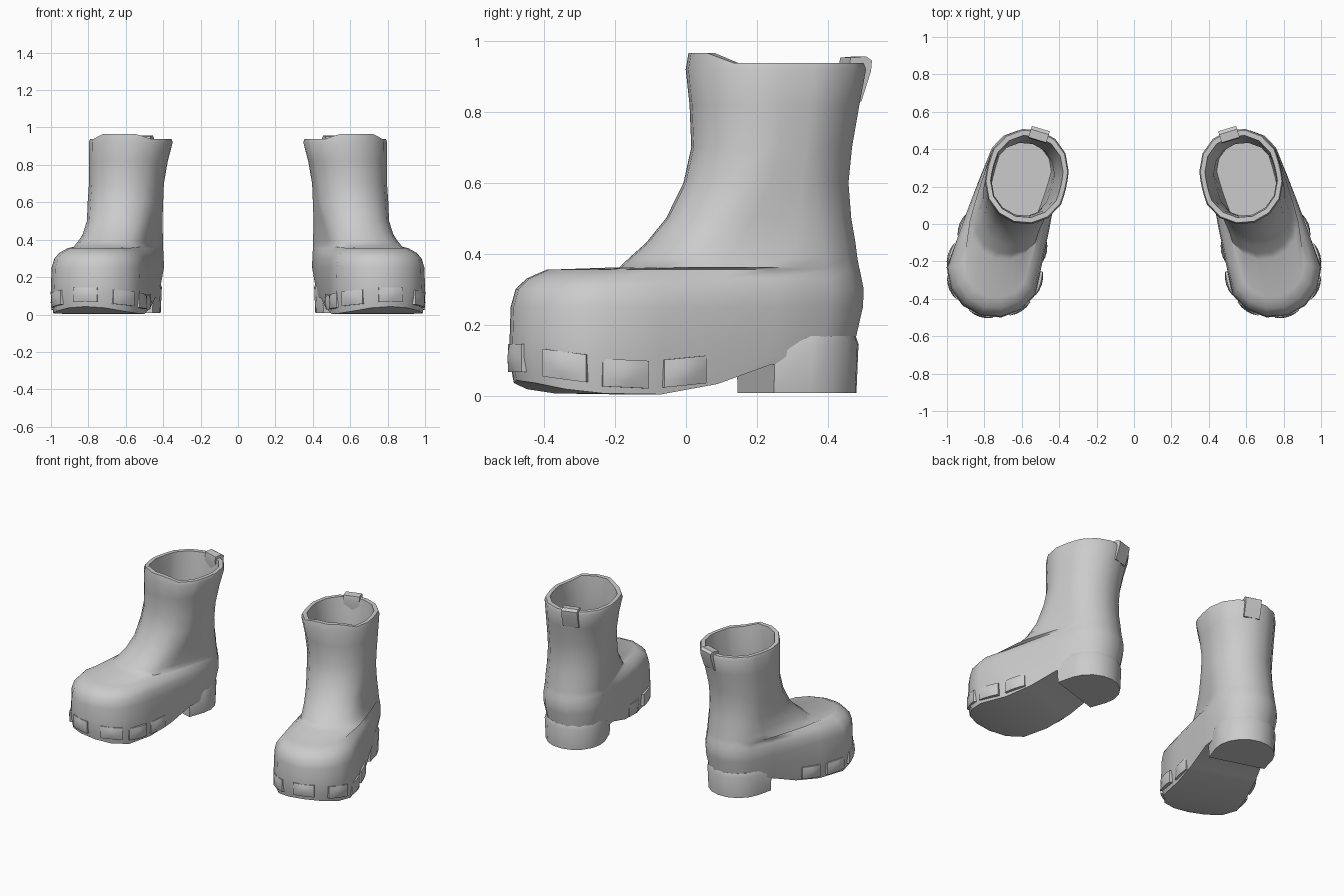
import bpy, bmesh, math
from mathutils import Vector

if "Cube" in bpy.data.objects:
    bpy.data.objects.remove(bpy.data.objects["Cube"], do_unlink=True)

# One plain grey for everything
grey = bpy.data.materials.new("plain grey")
grey.use_nodes = True
COLOUR = (0.6, 0.6, 0.6, 1)
grey.diffuse_color = COLOUR
grey.node_tree.nodes["Principled BSDF"].inputs["Base Color"].default_value = COLOUR

SPLAY = math.radians(17)                       # the toes point outwards
FRONT = Vector((math.sin(SPLAY), -math.cos(SPLAY)))
OUTER = Vector((math.cos(SPLAY), math.sin(SPLAY)))
HALF = [0, 25, 50, 76, 83, 90, 97, 104, 130, 155, 180]
ANGLES = HALF + [-a for a in HALF[-2:0:-1]]


def finish(name, bm, side, smooth=40):
    """Mirror for the chosen side, fix normals, shade and colour."""
    for v in bm.verts:
        v.co.x *= side
    bmesh.ops.recalc_face_normals(bm, faces=bm.faces[:])
    mesh = bpy.data.meshes.new(name)
    bm.to_mesh(mesh)
    bm.free()
    mesh.materials.append(grey)
    ob = bpy.data.objects.new(name, mesh)
    bpy.context.collection.objects.link(ob)
    bpy.ops.object.select_all(action='DESELECT')
    ob.select_set(True)
    bpy.context.view_layer.objects.active = ob
    bpy.ops.object.shade_smooth_by_angle(angle=math.radians(smooth))
    return ob


def bridge(bm, rings):
    for a, b in zip(rings, rings[1:]):
        for i in range(len(a)):
            j = (i + 1) % len(a)
            bm.faces.new((a[i], a[j], b[j], b[i]))


def strip_cap(bm, ring):
    """Close a left-right paired ring with strips running across it."""
    n = len(ring)
    for i in range(n // 2):
        quad = [ring[i], ring[i + 1], ring[n - i - 1], ring[-i]]
        bm.faces.new(list(dict.fromkeys(quad)))


def sole_height(p):
    """Underside: toe spring, flat tread, then rising arch."""
    s = -(p - Vector((0.66, 0))).dot(FRONT)
    pts = [(-0.54, .055), (-0.43, .02), (-0.3, .004), (-0.15, .003),
           (-0.01, .02), (.084, .055), (.195, .09), (.6, .09)]
    for (s0, z0), (s1, z1) in zip(pts, pts[1:]):
        if s <= s1:
            return z0 + (z1 - z0) * max(0, s - s0) / (s1 - s0)
    return .09


def outline(row):
    """Foot outline: a heel circle and a toe circle joined by straight sides."""
    hx, hy, hr, tx, ty, tr = row
    pts = []
    for a in ANGLES:
        t = min(1, max(0, (abs(a) - 76) / 28))
        c = Vector((tx, ty)).lerp(Vector((hx, hy)), t)
        r = tr + (hr - tr) * t
        pts.append(c + r * (math.cos(math.radians(a)) * FRONT
                            + math.sin(math.radians(a)) * OUTER))
    return pts


# Height, heel x, y, radius, toe x, y, radius
BODY = [
    (0.00, .592, .300, .172, .745, -.245, .243),
    (0.11, .592, .300, .176, .745, -.245, .257),
    (0.16, .592, .300, .180, .745, -.245, .255),
    (0.25, .592, .305, .196, .745, -.245, .252),
    (0.30, .592, .308, .195, .742, -.243, .240),
    (0.33, .592, .304, .193, .738, -.235, .217),
    (0.355, .592, .300, .192, .735, -.220, .175),
    (0.362, .592, .300, .190, .690, .000, .190),
    (0.39, .592, .295, .190, .675, .020, .180),
    (0.43, .592, .290, .190, .655, .060, .175),
    (0.50, .592, .280, .188, .630, .120, .178),
    (0.60, .590, .270, .190, .610, .185, .194),
    (0.70, .588, .278, .192, .600, .210, .197),
    (0.82, .578, .288, .203, .590, .215, .207),
    (0.92, .566, .293, .217, .578, .216, .219),
    (0.938, .566, .292, .211, .578, .218, .213),
    (0.938, .566, .288, .187, .578, .222, .189),   # inside of the rim
    (0.85, .572, .285, .178, .582, .222, .180),
    (0.60, .590, .270, .165, .610, .200, .165),
    (0.40, .592, .280, .160, .640, .120, .150),
    (0.30, .592, .290, .150, .640, .120, .140),
]


def boot_body(name, side):
    bm = bmesh.new()
    rings = []
    for k, (z, *row) in enumerate(BODY):
        ring = []
        for a, p in zip(ANGLES, outline(row)):
            h = sole_height(p) if k == 0 else z
            if z == 0.938 and abs(a) <= 25:        # raised front of the rim
                h += 0.028
            ring.append(bm.verts.new((p.x, p.y, h)))
        rings.append(ring)
    bridge(bm, rings)
    strip_cap(bm, rings[0])
    strip_cap(bm, rings[-1])
    finish(name, bm, side, 50)


def heel_block(name, side):
    bm = bmesh.new()
    c = Vector((.595, .300))
    rings = []
    for z, r in ((.008, .182), (.145, .188), (.168, .180)):
        pts = [c + .108 * FRONT + r * .97 * OUTER]
        for a in range(90, 271, 20):
            q = math.radians(a)
            pts.append(c + r * (math.cos(q) * FRONT + math.sin(q) * OUTER))
        pts.append(c + .108 * FRONT - r * .97 * OUTER)
        # the front of the block stays upright below the arch
        rings.append([bm.verts.new((p.x, p.y, min(z, .12) if i in (0, len(pts) - 1) else z))
                      for i, p in enumerate(pts)])
    bridge(bm, rings)
    bm.faces.new(rings[0])
    bm.faces.new(rings[-1])
    finish(name, bm, side)


def tread_block(name, side, x, y, angle, z, half_w, roll):
    """Domed pad standing slightly proud of the sole edge."""
    q = math.radians(angle)
    n = Vector((math.sin(q), -math.cos(q), 0))
    t = Vector((math.cos(q), math.sin(q), 0))
    bm = bmesh.new()
    bmesh.ops.create_grid(bm, x_segments=4, y_segments=4, size=1)
    new = bmesh.ops.extrude_face_region(bm, geom=bm.faces[:])["geom"]
    front = {v for v in new if isinstance(v, bmesh.types.BMVert)}
    for v in bm.verts:
        u, w = v.co.x, v.co.y
        d = -.004 + .015 * (1 - u * u) * (1 - .6 * w * w) if v in front else -.04
        v.co = (Vector((x, y, z)) + t * u * half_w + n * d
                + Vector((0, 0, w * .039 + u * roll)))
    finish(name, bm, side)


def pull_tab(name, side):
    """Loop folded over the back of the rim."""
    profile = [(.185, .925), (.19, .953), (.235, .957), (.253, .945),
               (.250, .915), (.222, .83), (.20, .83)]
    bm = bmesh.new()
    c = Vector((.572, .268))
    rings = []
    for w in (-.05, .05):
        ring = []
        for s, z in profile:
            p = c - FRONT * s + OUTER * w
            ring.append(bm.verts.new((p.x, p.y, z)))
        rings.append(ring)
    bridge(bm, rings)
    for r in rings:
        bm.faces.new(r)
    finish(name, bm, side, 30)


# Pads round the front of the sole: x, y, facing angle, z, half width, roll
PADS = [
    ("toe", .819, -.487, 17, .106, .066, 0),
    ("outer_front", .978, -.345, 67, .085, .066, -.008),
    ("outer_middle", .985, -.168, 106, .062, .068, -.003),
    ("outer_rear", .922, 0.0, 113, .068, .064, .006),
    ("inner_front", .607, -.457, -33, .090, .066, .006),
    ("inner_middle", .503, -.320, -73, .072, .066, .004),
    ("inner_rear", .476, -.145, -80, .066, .064, -.004),
]

for label, side in (("left", 1), ("right", -1)):
    boot_body(label + "_boot_body", side)
    heel_block(label + "_heel", side)
    pull_tab(label + "_pull_tab", side)
    for pad, *spec in PADS:
        tread_block(f"{label}_{pad}_tread_pad", side, *spec)
